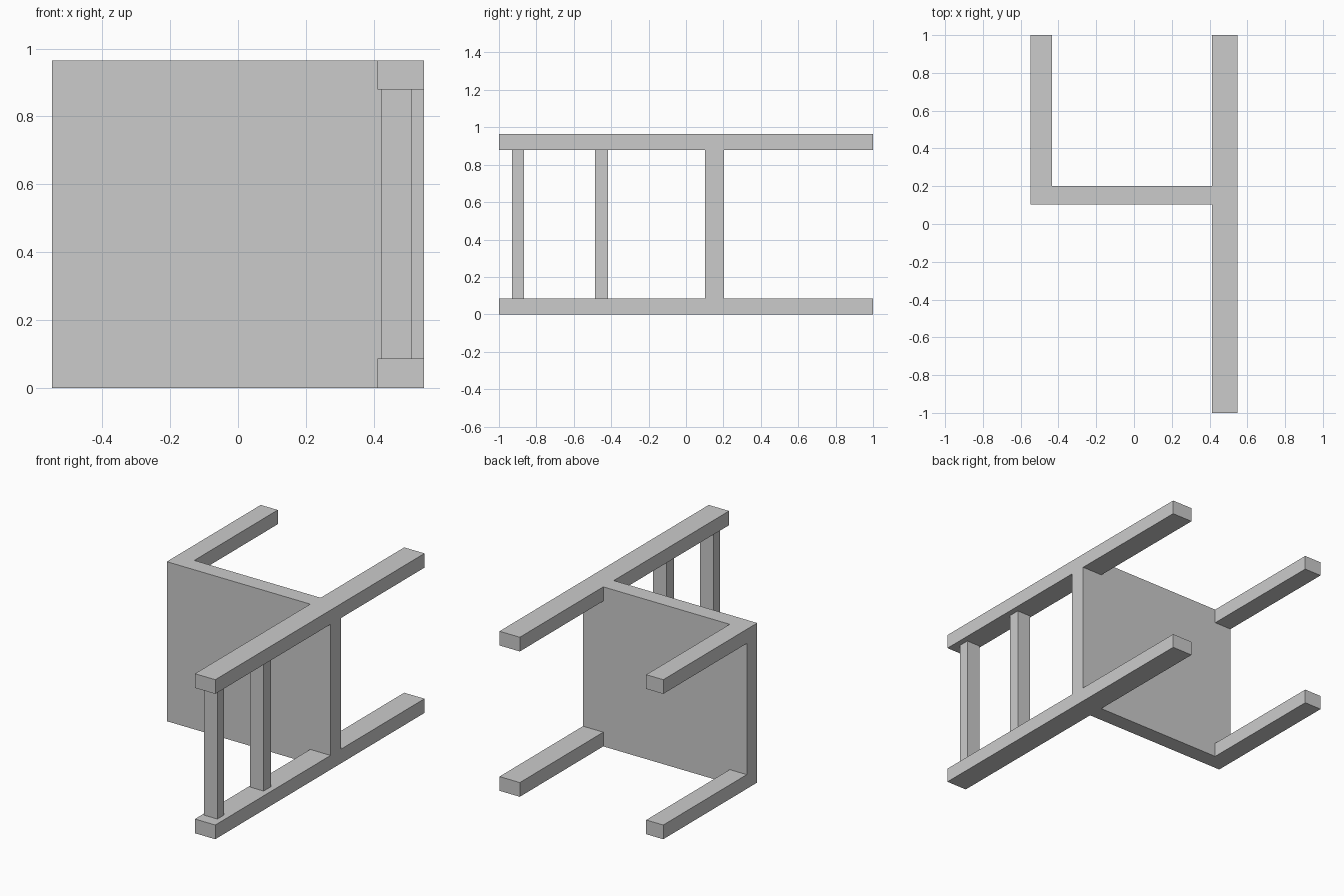
import bpy

if "Cube" in bpy.data.objects:
    bpy.data.objects.remove(bpy.data.objects["Cube"])

# Chair lying on its side: seat panel stands upright, legs point to +y, backrest to -y
H = 0.965            # total height (seat width)
T = 0.086            # thickness of legs and posts in z
X0, X1 = -0.548, 0.548
Y0, Y1 = 0.102, 0.202  # seat panel thickness


def box(name, x, y, z):
    """Axis-aligned box from (min, max) ranges."""
    bpy.ops.mesh.primitive_cube_add(size=1)
    ob = bpy.context.object
    ob.name = ob.data.name = name
    mid = [(a + b) / 2 for a, b in (x, y, z)]
    dim = [b - a for a, b in (x, y, z)]
    for v in ob.data.vertices:
        v.co = [m + c * d for m, c, d in zip(mid, v.co, dim)]
    return ob


# Seat panel
box("seat", (X0, X1), (Y0, Y1), (0, H))

# Legs and backrest posts, mirrored on the lower and upper side
for side, z in (("lower", (0, T)), ("upper", (H - T, H))):
    box(f"front_leg_{side}", (X0, -0.434), (Y1, 1), z)
    box(f"back_leg_{side}", (0.412, X1), (Y1, 1), z)
    box(f"backrest_post_{side}", (0.412, X1), (-1, Y0), z)

# Backrest slats between the posts
for name, y in (("top", (-0.93, -0.865)), ("middle", (-0.487, -0.418))):
    box(f"backrest_slat_{name}", (0.422, 0.513), y, (T, H - T))
